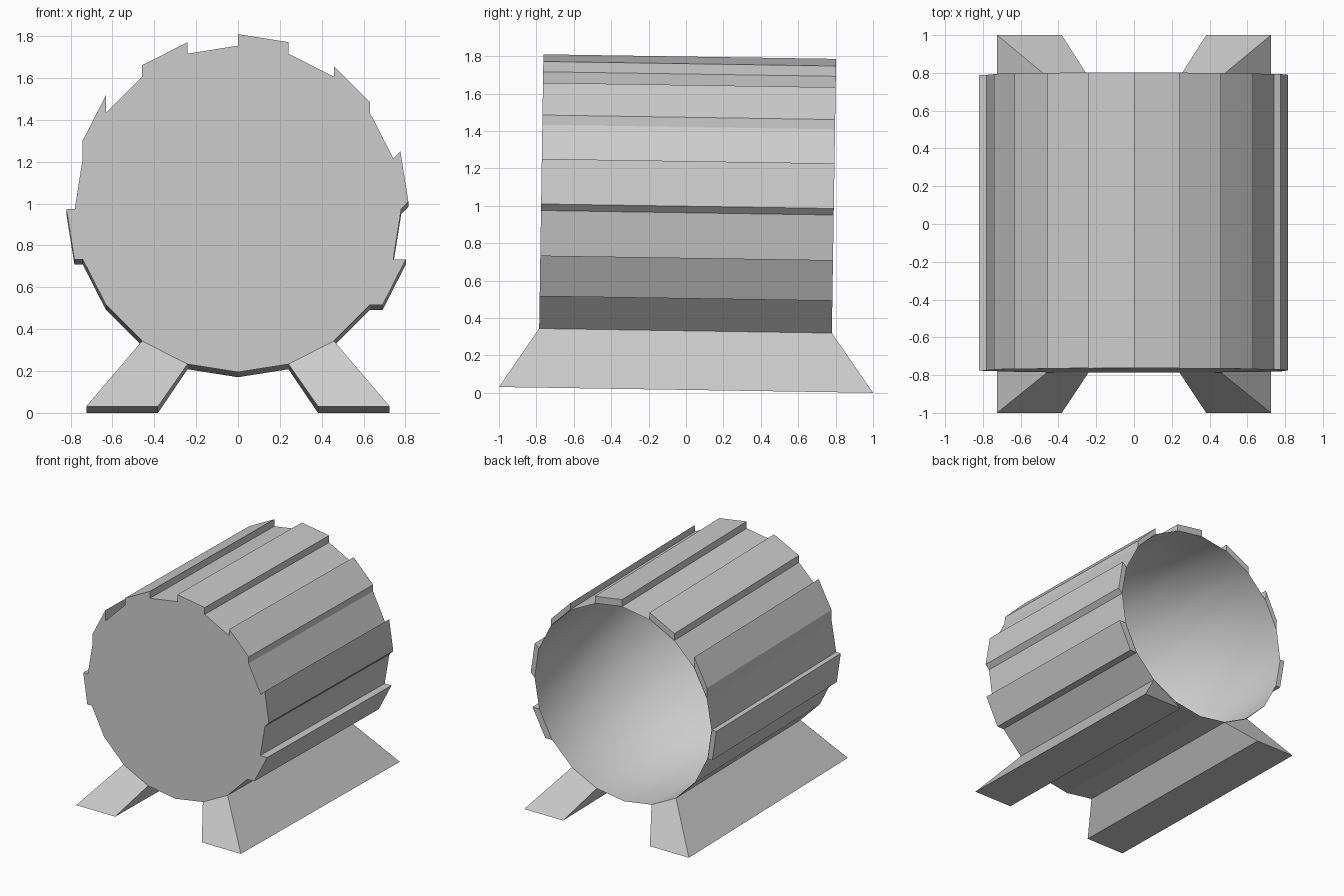
import bpy, bmesh
from math import sin, cos, radians
from mathutils import Matrix, Vector

if "Cube" in bpy.data.objects:
    bpy.data.objects.remove(bpy.data.objects["Cube"])

SIDES, RADIUS, CENTRE_Z = 20, 0.78, 0.947
FRONT, BACK = -0.79, 0.775
# The whole model leans back slightly, front raised
TILT = Matrix.Translation((0, 0, 0.0155)) @ Matrix.Rotation(-0.0155, 4, 'X')


def rim(i, y, r=RADIUS):
    a = radians(i * 360 / SIDES)
    return Vector((r * sin(a), y, CENTRE_Z + r * cos(a)))


def finish(name, bm, smooth=False):
    bm.transform(TILT)
    for f in bm.faces:
        f.smooth = smooth
    mesh = bpy.data.meshes.new(name)
    bm.to_mesh(mesh)
    bm.free()
    obj = bpy.data.objects.new(name, mesh)
    bpy.context.collection.objects.link(obj)
    return obj


def tube(name, r, front, inward, smooth):
    """Open-backed tube with a closed front disc."""
    bm = bmesh.new()
    a = [bm.verts.new(rim(i, front, r)) for i in range(SIDES)]
    b = [bm.verts.new(rim(i, BACK, r)) for i in range(SIDES)]
    for i in range(SIDES):
        j = (i + 1) % SIDES
        bm.faces.new((a[i], b[i], b[j], a[j]))
    bm.faces.new(a)
    if inward:
        bmesh.ops.reverse_faces(bm, faces=bm.faces[:])
    return finish(name, bm, smooth)


def block(name, quad_a, quad_b):
    """Closed six-sided block between two matching quads."""
    bm = bmesh.new()
    a = [bm.verts.new(p) for p in quad_a]
    b = [bm.verts.new(p) for p in quad_b]
    bm.faces.new(a)
    bm.faces.new(b[::-1])
    for i in range(4):
        j = (i + 1) % 4
        bm.faces.new((a[j], a[i], b[i], b[j]))
    bmesh.ops.recalc_face_normals(bm, faces=bm.faces[:])
    return finish(name, bm)


def panel(i):
    return [rim(i, FRONT), rim(i + 1, FRONT), rim(i + 1, BACK), rim(i, BACK)]


# Barrel shell and its smooth hollow inside
tube("barrel_shell", RADIUS, FRONT, False, False)
tube("barrel_lining", RADIUS - 0.003, FRONT + 0.003, True, True)

# Raised staves: panel number -> sideways and upward shift
staves = {0: (0, 0.055), 2: (0, 0.052), 4: (0.034, 0.035), 6: (0.06, 0),
          14: (-0.04, 0), 16: (0, 0.085), 18: (0, 0.055)}
for i, (dx, dz) in staves.items():
    base = panel(i)
    block(f"stave_{i}", base, [p + Vector((dx, 0, dz)) for p in base])

# Flared feet growing from the lower barrel panels
for side, s in (("right", 1), ("left", -1)):
    top = [Vector((p.x * s, p.y, p.z)) for p in panel(8)]
    bottom = [(s * x, y, 0) for x, y in
              ((0.725, -1), (0.382, -1), (0.382, 1), (0.725, 1))]
    block(f"{side}_foot", top, bottom)
